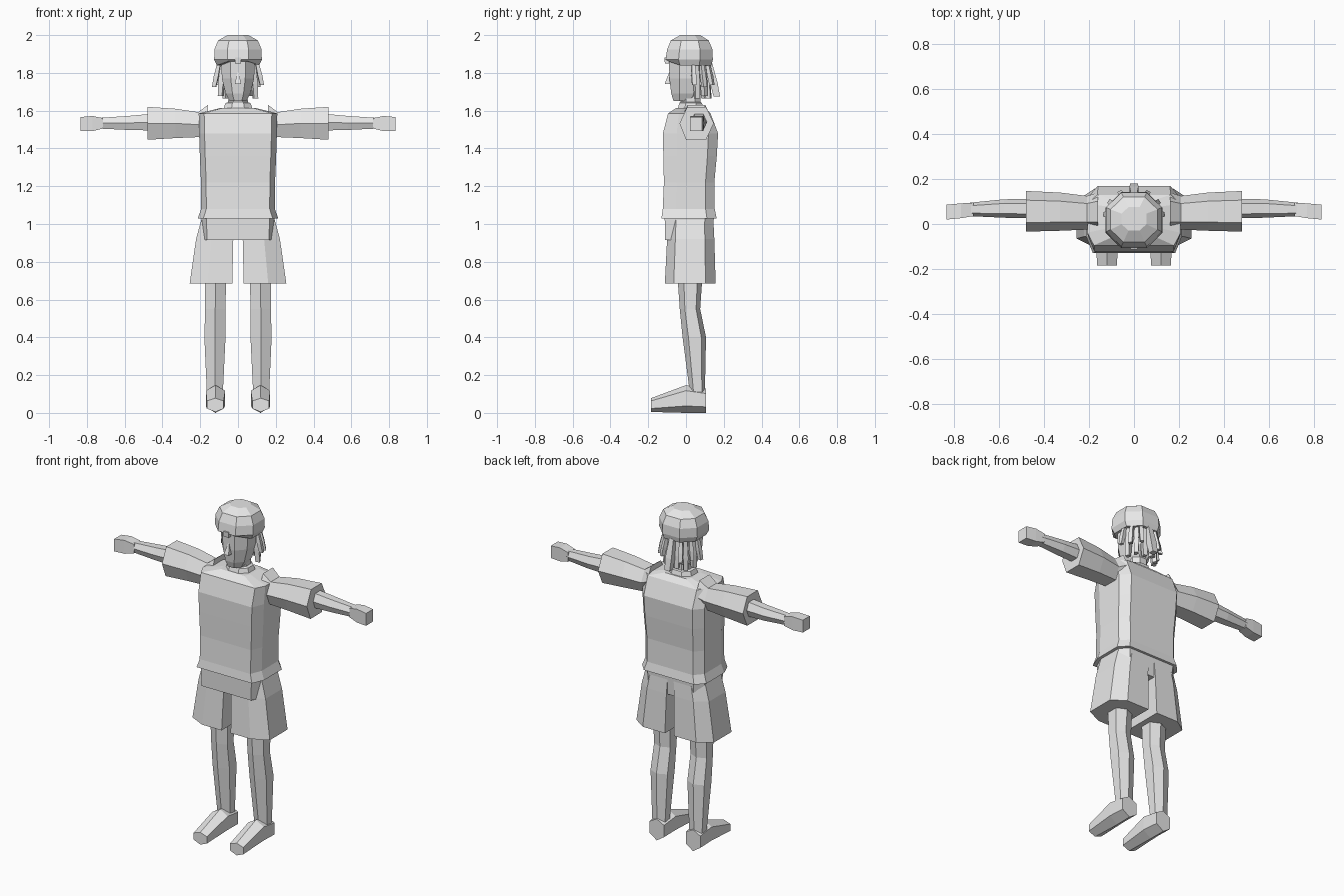
import bpy, bmesh, math
from mathutils import Vector

grey = bpy.data.materials.new("light_grey")
grey.diffuse_color = (0.8, 0.8, 0.8, 1)

# Unit cross-sections, spanning -1..1 both ways
OCT = [(-.45, -1), (.45, -1), (1, -.45), (1, .45), (.45, 1), (-.45, 1), (-1, .45), (-1, -.45)]
BODY = [(-.86, -1), (0, -1), (.86, -1), (1, -.5), (1, .65), (.78, 1), (0, 1), (-.78, 1), (-1, .65), (-1, -.5)]
HEX_FLAT = [(-.62, -1), (.55, -1), (1, 0), (.55, 1), (-.55, 1), (-1, 0)]
HEX_POINT = [(0, -1), (1, -.5), (1, .6), (0, 1), (-1, .6), (-1, -.5)]
SHORT_LEG = [(-1, -1), (.15, -1), (1, -.65), (1, .6), (.3, 1), (-1, 1)]
SQUARE = [(-1, -1), (1, -1), (1, 1), (-1, 1)]
ORDER = {"x": (2, 0, 1), "y": (0, 2, 1), "z": (0, 1, 2)}


def loft(name, poly, axis, rows, mirror=False):
    """Join scaled copies of poly; each row is (position, a_min, a_max, b_min, b_max)."""
    bm = bmesh.new()
    rings = []
    for t, a0, a1, b0, b1 in rows:
        ring = []
        for u, v in poly:
            abt = ((a0 + a1) / 2 + u * (a1 - a0) / 2, (b0 + b1) / 2 + v * (b1 - b0) / 2, t)
            ring.append(bm.verts.new([abt[i] for i in ORDER[axis]]))
        rings.append(ring)
    n = len(poly)
    for r, s in zip(rings, rings[1:]):
        for i in range(n):
            j = (i + 1) % n
            bm.faces.new((r[i], r[j], s[j], s[i]))
    bm.faces.new(rings[0])
    bm.faces.new(rings[-1])
    bmesh.ops.recalc_face_normals(bm, faces=bm.faces)
    mesh = bpy.data.meshes.new(name)
    bm.to_mesh(mesh)
    bm.free()
    mesh.materials.append(grey)
    ob = bpy.data.objects.new(name, mesh)
    bpy.context.collection.objects.link(ob)
    if mirror:
        ob.modifiers.new("mirror", "MIRROR").use_clip = False
    return ob


# Shirt body, flared at the hem and closing at the shoulders
loft("shirt", BODY, "z", [
    (1.03, -.213, .213, -.13, .162), (1.08, -.195, .195, -.123, .152),
    (1.22, -.196, .196, -.117, .15), (1.36, -.202, .202, -.12, .163),
    (1.48, -.206, .206, -.122, .17), (1.585, -.208, .208, -.095, .13),
    (1.615, -.09, .09, -.05, .1)])

# Sleeves
loft("sleeve", HEX_FLAT, "x", [
    (.16, -.03, .14, 1.47, 1.63), (.21, -.025, .125, 1.46, 1.592),
    (.33, -.03, .14, 1.455, 1.61), (.48, -.034, .147, 1.446, 1.62)], True)

# Forearm and hand
loft("forearm", HEX_FLAT, "x", [
    (.44, .025, .112, 1.495, 1.585), (.58, .028, .11, 1.498, 1.572),
    (.73, .035, .095, 1.505, 1.562)], True)
loft("hand", SQUARE, "x", [
    (.715, .035, .095, 1.505, 1.56), (.77, .026, .092, 1.492, 1.572),
    (.834, .02, .086, 1.492, 1.566)], True)

# Shorts: hip block, then two flared legs
loft("shorts_hips", BODY, "z", [
    (.915, -.19, .19, -.11, .14), (1.04, -.195, .195, -.113, .148)])
loft("shorts_leg", SHORT_LEG, "z", [
    (.685, .03, .256, -.112, .157), (.92, .025, .222, -.1, .15),
    (1.02, .02, .195, -.095, .145)], True)

# Lower legs
loft("lower_leg", HEX_POINT, "z", [
    (.11, .08, .165, .02, .1), (.4, .066, .178, -.018, .106),
    (.55, .067, .174, -.033, .075), (.72, .062, .176, -.045, .087)], True)

# Shoes
loft("shoe", HEX_POINT, "y", [
    (-.185, .076, .165, .005, .078), (.0, .068, .17, 0, .147),
    (.105, .072, .168, 0, .128)], True)

# Neck and head
loft("neck", OCT, "z", [
    (1.59, -.085, .085, -.05, .1), (1.64, -.066, .066, -.035, .085),
    (1.645, -.052, .052, -.03, .078), (1.72, -.05, .05, -.03, .075)])
loft("head", BODY[:1] and OCT, "z", [
    (1.652, -.045, .045, -.066, .05), (1.69, -.065, .065, -.078, .085),
    (1.77, -.085, .085, -.088, .105), (1.88, -.09, .09, -.09, .11)])
loft("nose", SQUARE, "z", [
    (1.742, -.016, .016, -.112, -.075), (1.75, -.015, .015, -.11, -.075),
    (1.805, -.003, .003, -.088, -.075)])

# Cap with a small front button
cap = loft("cap", OCT, "z", [
    (1.84, -.112, .112, -.095, .135), (1.87, -.126, .126, -.108, .142),
    (1.925, -.125, .125, -.1, .14), (1.972, -.105, .105, -.08, .12),
    (2.0, -.055, .055, -.03, .075)])
for v in cap.data.vertices:  # lift the front rim above the face
    if v.co.z < 1.85 and v.co.y < -.05:
        v.co.z += .022
loft("cap_button", SQUARE, "z", [
    (1.85, -.016, .016, -.112, -.08), (1.882, -.016, .016, -.114, -.08)])

# Hanging hair locks round the sides and back, in two layers
def lock(angle, r_top, r_low, z_top, z_low, w):
    d = Vector((math.cos(angle), math.sin(angle), 0))
    rows = []
    for f, k in ((0, .7), (.6, 1), (1, .85)):
        r = r_top + (r_low - r_top) * f
        z = z_top + (z_low - z_top) * f
        rows.append((z, r - w * k, r + w * k, -w * k, w * k))
    ob = loft("hair_lock", SQUARE, "z", rows)
    ob.rotation_euler.z = angle
    ob.location = (0, .025, 0)


for i, deg in enumerate((8, 34, 62, 118, 146, 172)):
    lock(math.radians(deg), .1, .128, 1.86, 1.725 if i % 2 else 1.735, .012)
for i, deg in enumerate((20, 48, 75, 105, 132, 160)):
    lock(math.radians(deg), .085, .098, 1.86, 1.665 + .012 * (i % 2), .014)
lock(math.pi / 2, .1, .138, 1.85, 1.675, .02)
